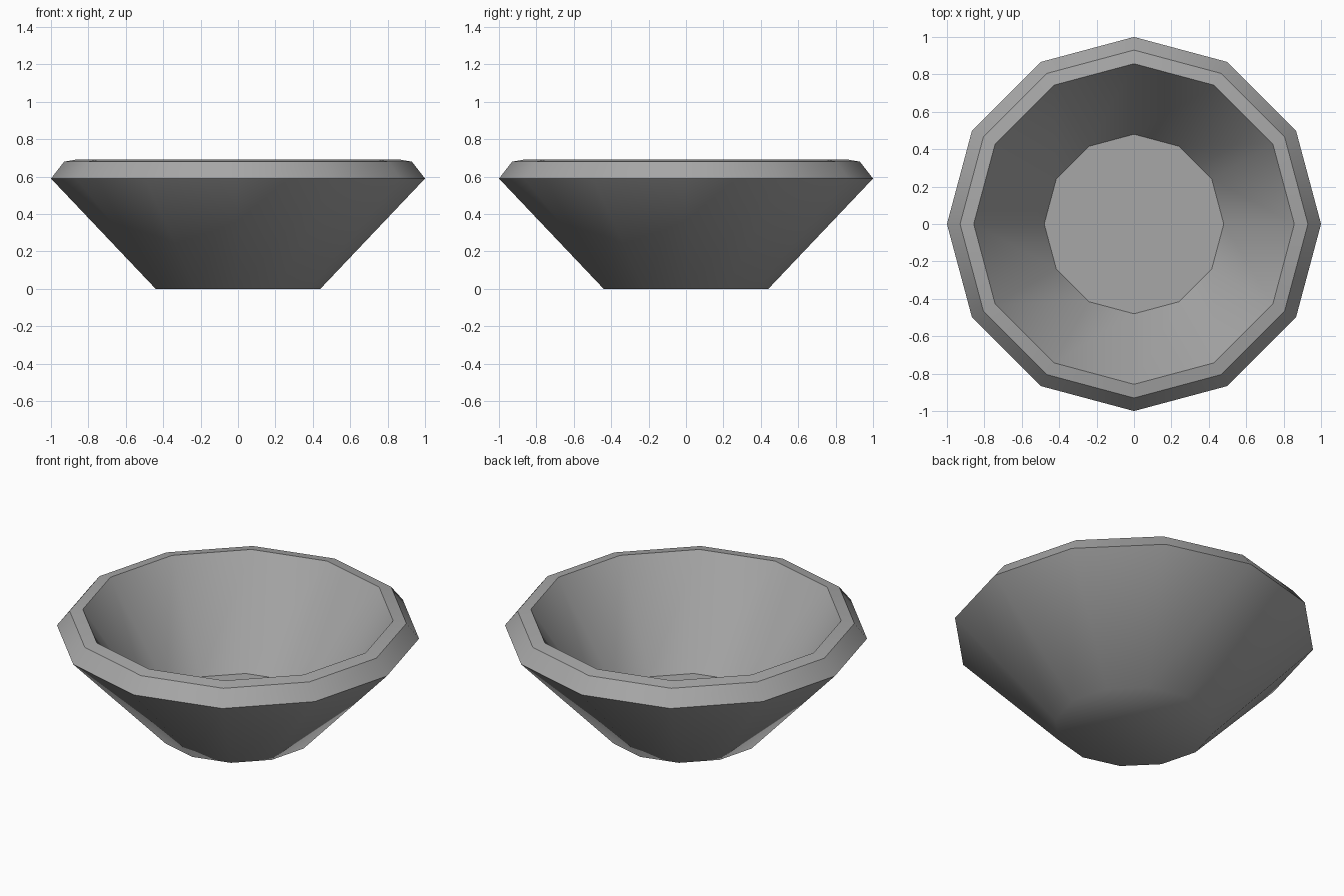
import bpy
import bmesh
from math import cos, sin, tau

SIDES = 12
# Profile (radius, height, sharp) from the underside, over the rim, to the inner floor
PROFILE = [
    (0.44, 0.0, False),
    (1.0, 0.59, True),
    (0.93, 0.68, True),
    (0.857, 0.693, True),
    (0.48, 0.115, True),
]

default = bpy.data.objects.get("Cube")
if default:
    bpy.data.objects.remove(default, do_unlink=True)

# Stone colour
GREY = (0.39, 0.39, 0.39, 1.0)
stone = bpy.data.materials.new("grey stone")
stone.use_nodes = True
stone.diffuse_color = GREY
stone.node_tree.nodes["Principled BSDF"].inputs["Base Color"].default_value = GREY

bm = bmesh.new()


def ring(radius, height):
    angles = [tau * i / SIDES for i in range(SIDES)]
    return [bm.verts.new((radius * cos(a), radius * sin(a), height)) for a in angles]


# Outer wall, rim bands and inner wall
rings = [ring(r, z) for r, z, _ in PROFILE]
for low, high in zip(rings, rings[1:]):
    for i in range(SIDES):
        j = (i + 1) % SIDES
        bm.faces.new((low[i], low[j], high[j], high[i]))

# Underside and inner floor
bm.faces.new(reversed(rings[0]))
bm.faces.new(rings[-1])

# Smooth around the bowl, crisp at the rim and floor; the foot stays soft
for face in bm.faces:
    face.smooth = True
for verts, (_, _, sharp) in zip(rings, PROFILE):
    for i in range(SIDES):
        edge = bm.edges.get((verts[i], verts[(i + 1) % SIDES]))
        edge.smooth = not sharp

mesh = bpy.data.meshes.new("bowl")
bm.to_mesh(mesh)
bm.free()
mesh.materials.append(stone)
bowl = bpy.data.objects.new("bowl", mesh)
bpy.context.collection.objects.link(bowl)
